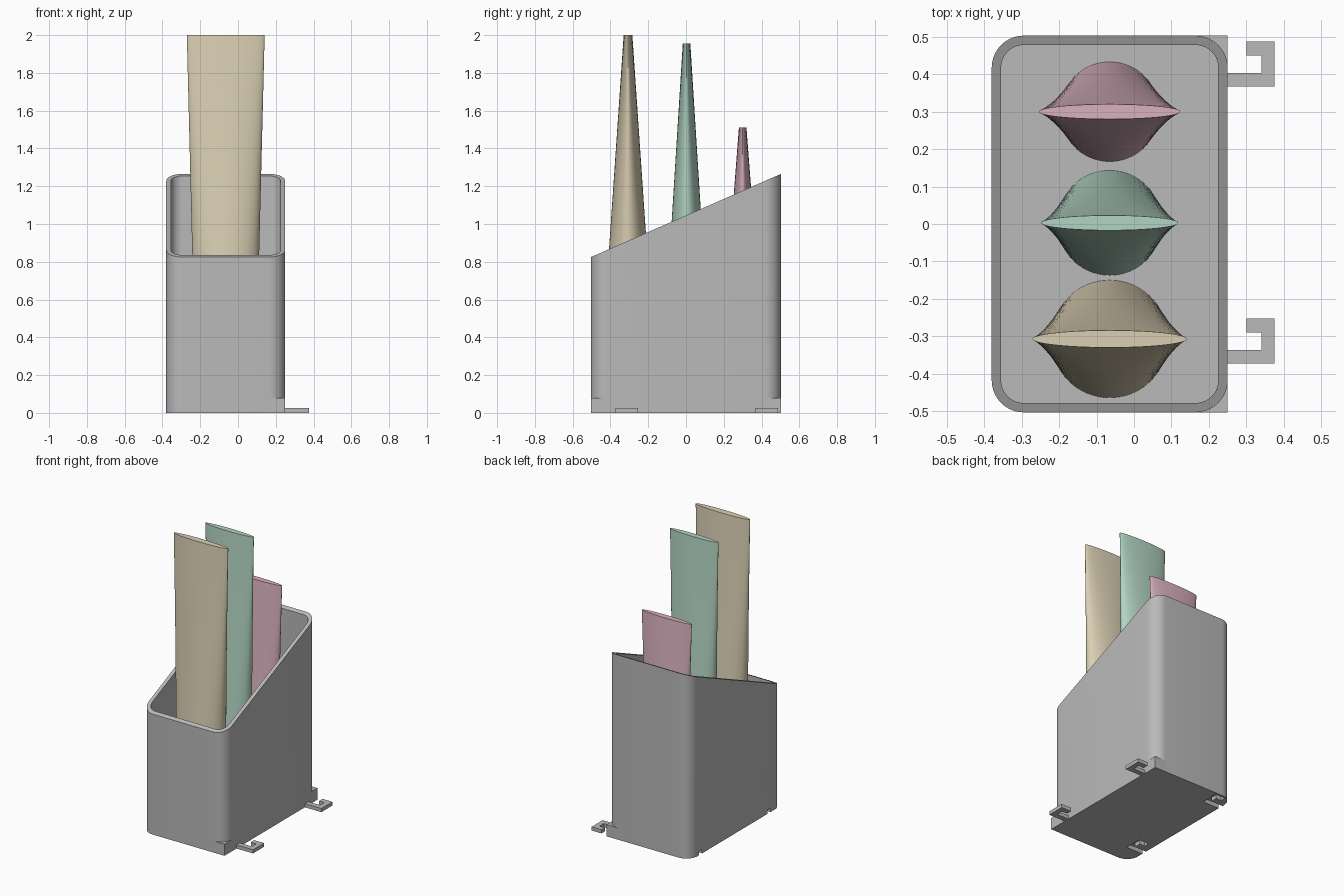
import bpy, bmesh, math

if "Cube" in bpy.data.objects:
    bpy.data.objects.remove(bpy.data.objects["Cube"])

X0, X1, Y = -0.38, 0.25, 0.503        # outer walls
WALL, RADIUS, FLOOR = 0.025, 0.085, 0.04


def material(name, rgb):
    m = bpy.data.materials.new(name)
    m.diffuse_color = (*rgb, 1)
    m.use_nodes = True
    m.node_tree.nodes["Principled BSDF"].inputs["Base Color"].default_value = m.diffuse_color
    return m


grey = material("grey plastic", (0.49, 0.49, 0.49))
tan = material("tan", (0.70, 0.62, 0.45))
green = material("pale green", (0.45, 0.66, 0.55))
pink = material("dusty pink", (0.69, 0.44, 0.51))


def loft(name, rings, mat):
    """Skin a list of matching point rings and cap both ends."""
    bm = bmesh.new()
    loops = [[bm.verts.new(p) for p in ring] for ring in rings]
    n = len(loops[0])
    for a, b in zip(loops, loops[1:]):
        for i in range(n):
            j = (i + 1) % n
            bm.faces.new((a[i], a[j], b[j], b[i]))
    bm.faces.new(loops[0][::-1])
    bm.faces.new(loops[-1])
    bmesh.ops.recalc_face_normals(bm, faces=bm.faces)
    me = bpy.data.meshes.new(name)
    bm.to_mesh(me)
    bm.free()
    me.materials.append(mat)
    ob = bpy.data.objects.new(name, me)
    bpy.context.collection.objects.link(ob)
    return ob


def smooth(ob):
    bpy.ops.object.select_all(action='DESELECT')
    ob.select_set(True)
    bpy.context.view_layer.objects.active = ob
    bpy.ops.object.shade_smooth_by_angle(angle=math.radians(30))


def prism(name, outline, z0, z1, mat):
    return loft(name, [[(x, y, z) for x, y in outline] for z in (z0, z1)], mat)


def arc(cx, cy, r, start, steps=10):
    return [(cx + r * math.cos(a), cy + r * math.sin(a))
            for a in (math.radians(start + 90 * i / steps) for i in range(steps + 1))]


def rounded(inset):
    r = RADIUS - inset
    a, b, c = X0 + RADIUS, X1 - RADIUS, Y - RADIUS
    return arc(b, c, r, 0) + arc(a, c, r, 90) + arc(a, -c, r, 180) + arc(b, -c, r, 270)


def slant(y):
    return 0.825 + (y + Y) * 0.44 / (2 * Y)


# Holder: hollow rounded box with a sloping rim
outer, inner = rounded(0), rounded(WALL)
holder = loft("holder", [
    [(x, y, 0) for x, y in outer],
    [(x, y, slant(y)) for x, y in outer],
    [(x, y, slant(y)) for x, y in inner],
    [(x, y, FLOOR) for x, y in inner]], grey)

# Connecting hooks on the right, matching slots under the left edge
HOOK = [(-0.005, 0), (0.125, 0), (0.125, 0.12), (0.05, 0.12),
        (0.05, 0.083), (0.09, 0.083), (0.09, 0.036), (-0.005, 0.036)]
for label, y in (("front", -0.373), ("back", 0.367)):
    prism(label + "_hook", [(X1 + px, y + py) for px, py in HOOK], 0, 0.025, grey)
    cutter = prism(label + "_slot_cutter", [(X0 + px, y + py) for px, py in HOOK],
                   -0.02, 0.028, grey)
    cutter.hide_render = True
    cutter.hide_set(True)
    cut = holder.modifiers.new(label + " slot", 'BOOLEAN')
    cut.operation, cut.solver, cut.object = 'DIFFERENCE', 'EXACT', cutter
smooth(holder)

# Square feet filling the two lower right corners
for label, s in (("front", -1), ("back", 1)):
    curve = [(x, s * y) for x, y in arc(X1 - RADIUS, Y - RADIUS, RADIUS, 0)]
    prism(label + "_corner_foot", curve + [(X1, s * Y)], 0, 0.08, grey)

# Round marks on the inside floor
for row, y in enumerate((-0.19, 0.03, 0.25)):
    for col, x in enumerate((0.03, 0.09, 0.155, 0.205)):
        pts = [(x + 0.022 * math.cos(i * math.tau / 24),
                y + 0.022 * math.sin(i * math.tau / 24)) for i in range(24)]
        prism(f"floor_mark_{row}_{col}", pts, FLOOR - 0.002, FLOOR + 0.002, grey)


# Flattened tubes: round at the base, thin ellipse at the top
def tube(name, y, r, half_width, half_depth, top, mat):
    n, steps, rings = 64, 16, []
    for k in range(steps + 1):
        t = k / steps
        a, b = r + (half_width - r) * t, r + (half_depth - r) * t
        z = FLOOR + (top - FLOOR) * t
        rings.append([(-0.065 + a * math.cos(i * math.tau / n),
                       y + b * math.sin(i * math.tau / n), z) for i in range(n)])
    smooth(loft(name, rings, mat))


tube("front_tube", -0.307, 0.157, 0.206, 0.023, 2.0, tan)
tube("middle_tube", 0.003, 0.140, 0.183, 0.020, 1.955, green)
tube("back_tube", 0.300, 0.133, 0.189, 0.020, 1.51, pink)
